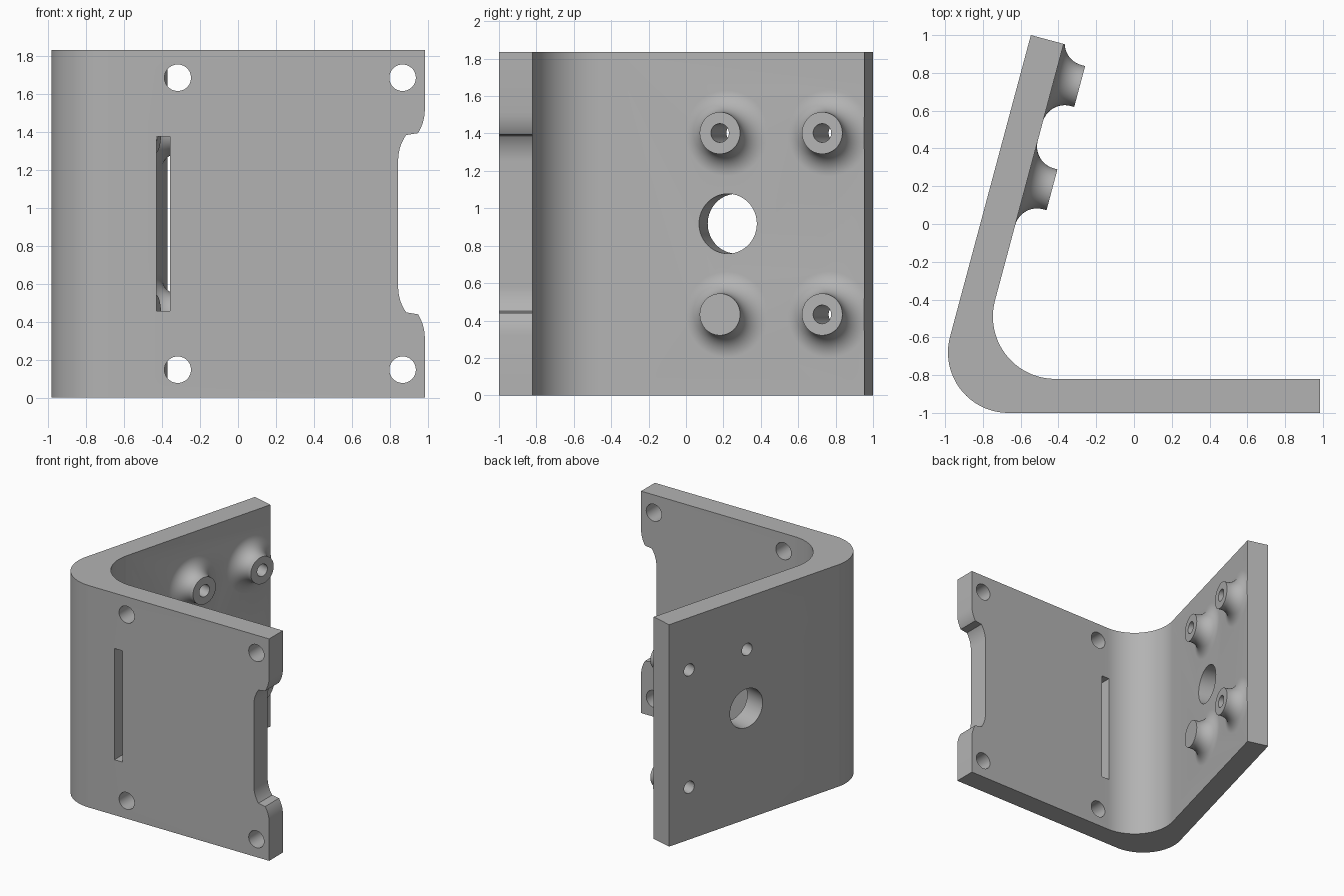
import bpy, bmesh
from math import sin, cos, radians, pi
from mathutils import Matrix, Vector

cube = bpy.data.objects.get("Cube")
if cube:
    bpy.data.objects.remove(cube, do_unlink=True)

HEIGHT, THICK, LEAN = 1.835, 0.18, radians(15)
MID = HEIGHT / 2

grey = bpy.data.materials.new("light grey")
grey.use_nodes = True
grey.diffuse_color = (0.45, 0.45, 0.45, 1)
grey.node_tree.nodes["Principled BSDF"].inputs["Base Color"].default_value = (0.45, 0.45, 0.45, 1)


def arc(cx, cy, r, start, end, n=24):
    """Points on an arc, angles in degrees."""
    angles = [radians(start + (end - start) * i / n) for i in range(n + 1)]
    return [(cx + r * cos(a), cy + r * sin(a)) for a in angles]


def circle(cx, cy, r, n=48):
    return arc(cx, cy, r, 0, 360, n)[:-1]


def rect(x0, y0, x1, y1):
    return [(x0, y0), (x1, y0), (x1, y1), (x0, y1)]


def frame(origin, x, y):
    """Matrix whose local z is x cross y."""
    x, y = Vector(x), Vector(y)
    m = Matrix((x, y, x.cross(y))).transposed().to_4x4()
    m.translation = origin
    return m


def finish(bm, name):
    bmesh.ops.recalc_face_normals(bm, faces=bm.faces)
    mesh = bpy.data.meshes.new(name)
    bm.to_mesh(mesh)
    bm.free()
    mesh.materials.append(grey)
    obj = bpy.data.objects.new(name, mesh)
    bpy.context.scene.collection.objects.link(obj)
    return obj


def prism(name, points, low, high, matrix=Matrix()):
    """Closed outline extruded along local z."""
    bm = bmesh.new()
    face = bm.faces.new([bm.verts.new((x, y, low)) for x, y in points])
    top = bmesh.ops.extrude_face_region(bm, geom=[face])["geom"]
    verts = [v for v in top if isinstance(v, bmesh.types.BMVert)]
    bmesh.ops.translate(bm, verts=verts, vec=(0, 0, high - low))
    bm.transform(matrix)
    return finish(bm, name)


def lathe(name, profile, matrix, n=48):
    """Radius and height profile turned about local z, with capped ends."""
    bm = bmesh.new()
    rings = [[bm.verts.new((x, y, h)) for x, y in circle(0, 0, r, n)] for r, h in profile]
    for a, b in zip(rings, rings[1:]):
        for i in range(n):
            j = (i + 1) % n
            bm.faces.new((a[i], a[j], b[j], b[i]))
    bm.faces.new(rings[0])
    bm.faces.new(rings[-1])
    bm.transform(matrix)
    return finish(bm, name)


def combine(target, tool, operation):
    """Apply a boolean and discard the tool."""
    mod = target.modifiers.new("combine", "BOOLEAN")
    mod.operation, mod.solver, mod.object = operation, "EXACT", tool
    graph = bpy.context.evaluated_depsgraph_get()
    mesh = bpy.data.meshes.new_from_object(target.evaluated_get(graph))
    target.modifiers.clear()
    target.data = mesh
    bpy.data.objects.remove(tool, do_unlink=True)


# Bent plate, with its leaning end left long for trimming
along = Vector((sin(LEAN), cos(LEAN), 0))
inward = Vector((cos(LEAN), -sin(LEAN), 0))
end = Vector((-0.546, 1, 0))
tips = [end + along * 0.1, end + along * 0.1 + inward * THICK]
outline = [(0.985, -1)]
outline += arc(-0.665, -0.68, 0.32, -90, -195)
outline += [(p.x, p.y) for p in tips]
outline += arc(-0.417, -0.49, 0.33, -195, -90)
outline += [(0.985, -1 + THICK)]
bracket = prism("bent_bracket", outline, 0, HEIGHT)

# Local frames: across the front plate, and along the leaning plate
front = frame((0, -0.5, 0), (1, 0, 0), (0, 0, 1))
leaning = frame(end, along, (0, 0, 1))

# Flared bosses with screw holes
BOSS_R, BOSS_H, FLARE = 0.112, 0.14, 0.12
flare = [(BOSS_R + FLARE, -0.05)]
flare += arc(BOSS_R + FLARE, FLARE, FLARE, 270, 180, 14)
flare += [(BOSS_R, BOSS_H)]
spots = [(x, MID + s * 0.485) for x in (-0.196, -0.762) for s in (-1, 1)]
for x, z in spots:
    place = leaning @ Matrix.Translation((x, z, THICK))
    combine(bracket, lathe("boss", flare, place), "UNION")
for x, z in spots:
    combine(bracket, prism("screw_cut", circle(x, z, 0.05), -0.1, 0.5, leaning), "DIFFERENCE")

# Trim the leaning end, then cut the large round hole
combine(bracket, prism("end_cut", rect(0, -0.2, 0.3, 2), -0.2, 0.6, leaning), "DIFFERENCE")
combine(bracket, prism("round_cut", circle(-0.755, MID, 0.16, 64), -0.1, 0.4, leaning), "DIFFERENCE")

# Mounting holes and slot in the front plate
for x in (-0.318, 0.868):
    for s in (-1, 1):
        combine(bracket, prism("hole_cut", circle(x, MID + s * 0.77, 0.07), 0, 0.8, front), "DIFFERENCE")
combine(bracket, prism("slot_cut", rect(-0.43, MID - 0.46, -0.358, MID + 0.46), 0, 0.8, front), "DIFFERENCE")

# Side notch with S-curved ends, lower half mirrored to the upper
R, EDGE, FLOOR, RISE = 0.23, 0.985, 0.845, 0.335
sweep = 35.3
upper = arc(FLOOR + R, RISE, R, 180, 180 - sweep, 12)
upper += arc(EDGE - R, RISE + 2 * R * sin(radians(sweep)), R, -sweep, 0, 12)[1:]
upper[-1] = (EDGE + 0.001, upper[-1][1])
upper += [(EDGE + 0.2, upper[-1][1])]
notch = [(x, MID + z) for x, z in upper] + [(x, MID - z) for x, z in reversed(upper)]
combine(bracket, prism("notch_cut", notch, 0, 0.8, front), "DIFFERENCE")

# Smooth curved walls, crisp edges
bpy.ops.object.select_all(action="DESELECT")
bracket.select_set(True)
bpy.context.view_layer.objects.active = bracket
bpy.ops.object.shade_smooth_by_angle(angle=radians(30))
